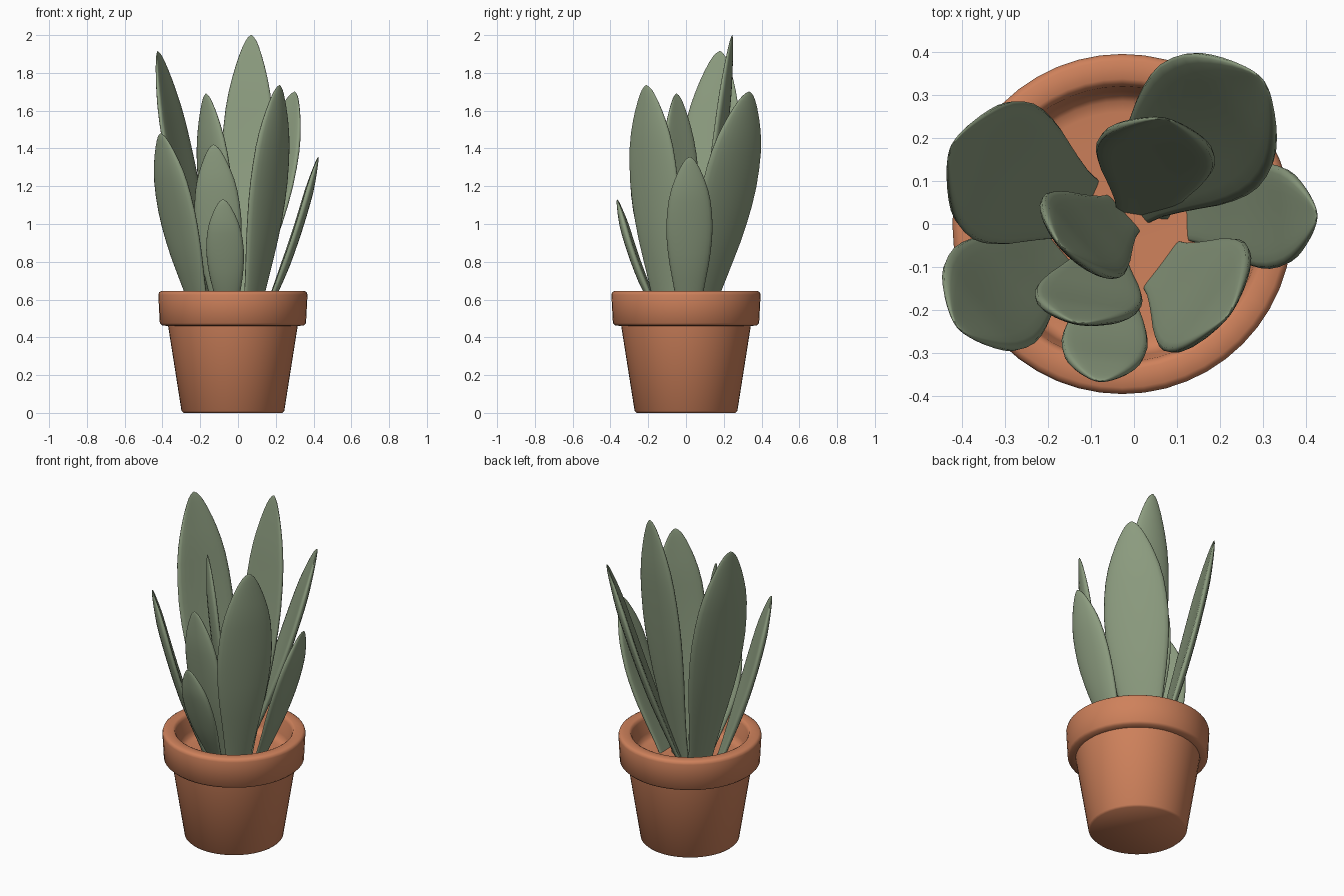
import bpy, bmesh, math
from mathutils import Vector

if "Cube" in bpy.data.objects:
    bpy.data.objects.remove(bpy.data.objects["Cube"])


def material(name, rgb):
    m = bpy.data.materials.new(name)
    m.diffuse_color = (*rgb, 1)
    m.use_nodes = True
    m.node_tree.nodes["Principled BSDF"].inputs["Base Color"].default_value = m.diffuse_color
    return m


terracotta = material("terracotta", (0.62, 0.22, 0.105))
leaf_green = material("sage green", (0.265, 0.335, 0.215))


def finish(name, bm, mat, angle):
    bmesh.ops.recalc_face_normals(bm, faces=bm.faces)
    me = bpy.data.meshes.new(name)
    bm.to_mesh(me)
    bm.free()
    me.materials.append(mat)
    ob = bpy.data.objects.new(name, me)
    bpy.context.collection.objects.link(ob)
    bpy.ops.object.select_all(action='DESELECT')
    ob.select_set(True)
    bpy.context.view_layer.objects.active = ob
    bpy.ops.object.shade_smooth_by_angle(angle=math.radians(angle))
    return ob


def skin(bm, rings):
    """Join successive vertex rings with quads and cap both ends."""
    n = len(rings[0])
    for a, b in zip(rings, rings[1:]):
        for i in range(n):
            j = (i + 1) % n
            bm.faces.new((a[i], a[j], b[j], b[i]))
    bm.faces.new(rings[0])
    bm.faces.new(rings[-1])


# Pot: turned profile (radius, height), from the base over the rim to the inner floor
POT = [(0.262, 0), (0.272, 0.01), (0.343, 0.46), (0.375, 0.463), (0.387, 0.475),
       (0.395, 0.625), (0.391, 0.638), (0.380, 0.645), (0.337, 0.645), (0.327, 0.64),
       (0.320, 0.625), (0.308, 0.54), (0.300, 0.515), (0.285, 0.503), (0.26, 0.50)]
SEG = 48
bm = bmesh.new()
skin(bm, [[bm.verts.new((-0.027 + r * math.cos(i * math.tau / SEG),
                         r * math.sin(i * math.tau / SEG), z)) for i in range(SEG)]
          for r, z in POT])
finish("flower_pot", bm, terracotta, 50)

# Leaf outline: (position along the leaf, relative width)
OUTLINE = [(0, .44), (.08, .50), (.17, .61), (.26, .73), (.35, .85), (.43, .93), (.51, .985),
           (.59, 1), (.67, .965), (.74, .90), (.8, .80), (.85, .68), (.89, .565), (.93, .43),
           (.96, .31), (.98, .21), (.993, .11), (1, .02)]


def leaf(name, base, tip, width, facing):
    """Blunt-edged, slightly cupped blade; facing = outward compass angle."""
    base, tip = Vector((*base, 0.485)), Vector(tip)
    axis = (tip - base).normalized()
    a = math.radians(facing)
    side = Vector((-math.sin(a), math.cos(a), 0))
    side = (side - axis * side.dot(axis)).normalized()
    out = side.cross(axis).normalized()
    bm = bmesh.new()
    rings = []
    for t, w in OUTLINE:
        half = w * width / 2
        thick = 0.023 * min(1, w * 1.2)
        bow = 0.022 * math.sin(math.pi * t)
        ring = []
        for k in range(24):
            p = k * math.tau / 24
            c, s = math.cos(p), math.sin(p)
            s = math.copysign(abs(s) ** 0.7, s)
            off = thick * s + bow - 0.10 * half * c * c
            ring.append(bm.verts.new(base.lerp(tip, t) + side * (half * c) + out * off))
        rings.append(ring)
    skin(bm, rings)
    finish(name, bm, leaf_green, 80)


# Leaves: base xy, tip, width, outward direction in degrees
LEAVES = [
    ((-0.12, 0.035), (-0.425, 0.18, 1.915), 0.345, 156),
    ((-0.19, -0.05), (-0.41, -0.24, 1.48), 0.29, 220),
    ((-0.03, 0.02), (-0.17, -0.05, 1.69), 0.26, 222),
    ((-0.07, -0.07), (-0.13, -0.23, 1.42), 0.25, 262),
    ((-0.05, -0.13), (-0.08, -0.365, 1.13), 0.2, 265),
    ((0.02, 0.03), (0.07, 0.245, 2.0), 0.28, 80),
    ((0.07, -0.10), (0.22, -0.21, 1.735), 0.315, 323),
    ((-0.01, 0.07), (0.30, 0.335, 1.70), 0.365, 38),
    ((0.13, 0.015), (0.425, 0.02, 1.355), 0.245, 2),
]
for i, args in enumerate(LEAVES, 1):
    leaf(f"leaf_{i}", *args)
